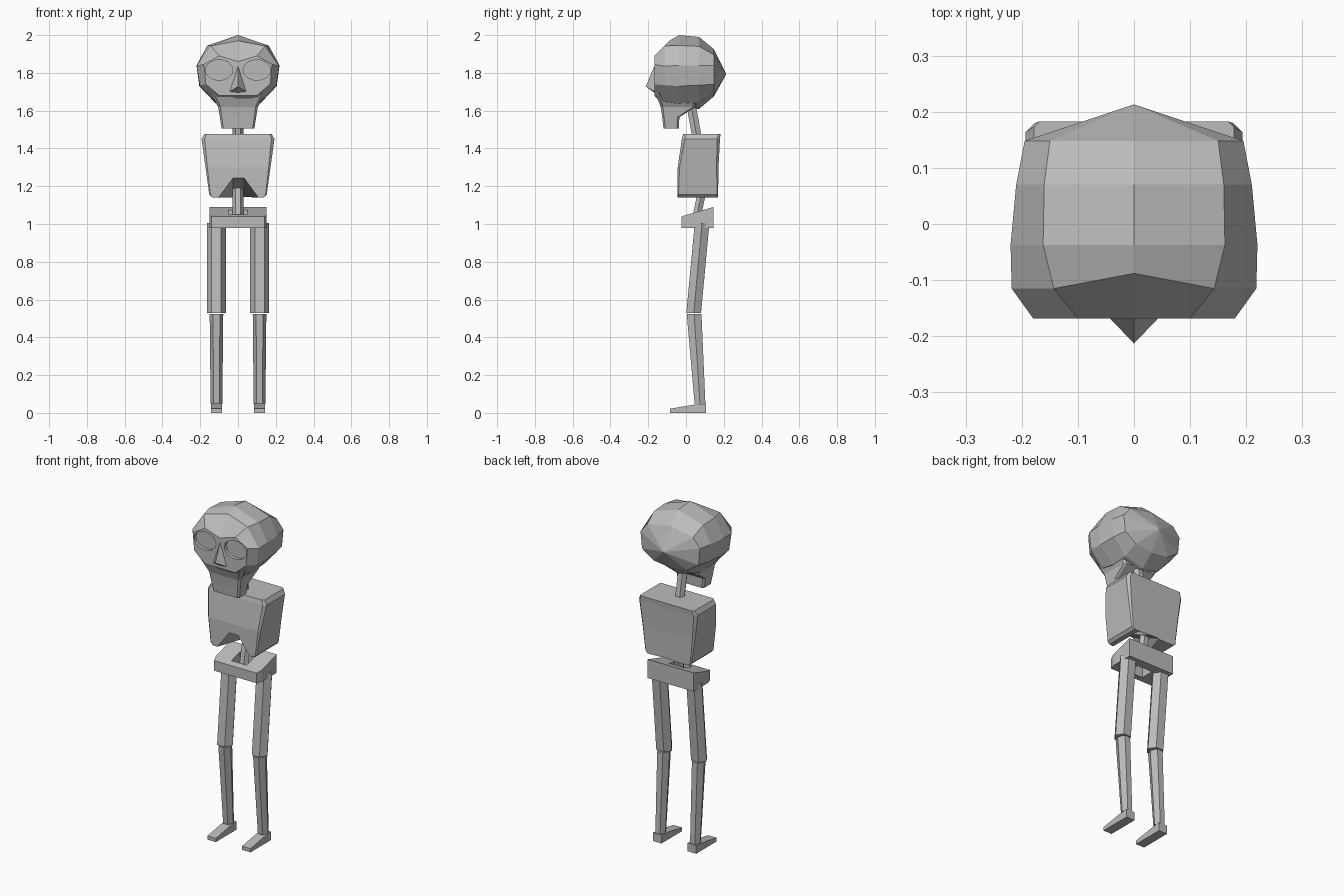
import bpy, bmesh, math
from mathutils import Vector

if "Cube" in bpy.data.objects:
    bpy.data.objects.remove(bpy.data.objects["Cube"])

grey = bpy.data.materials.new("bone grey")
grey.diffuse_color = (0.5, 0.5, 0.5, 1)
grey.use_nodes = True
grey.node_tree.nodes["Principled BSDF"].inputs["Base Color"].default_value = grey.diffuse_color


def loft(name, rings, tip=None):
    """Skin a list of equal-length point rings; close the ends, or end in a tip."""
    bm = bmesh.new()
    vs = [[bm.verts.new(p) for p in r] for r in rings]
    n = len(vs[0])
    for a, b in zip(vs, vs[1:]):
        for i in range(n):
            j = (i + 1) % n
            bm.faces.new((a[i], a[j], b[j], b[i]))
    bm.faces.new(vs[0])
    if tip:
        t = bm.verts.new(tip)
        for i in range(n):
            bm.faces.new((vs[-1][i], vs[-1][(i + 1) % n], t))
    else:
        bm.faces.new(vs[-1])
    bmesh.ops.recalc_face_normals(bm, faces=bm.faces)
    me = bpy.data.meshes.new(name)
    bm.to_mesh(me)
    bm.free()
    me.materials.append(grey)
    ob = bpy.data.objects.new(name, me)
    bpy.context.collection.objects.link(ob)
    return ob


def cut(ob, cutter):
    m = ob.modifiers.new("cut", 'BOOLEAN')
    m.operation, m.solver, m.object = 'DIFFERENCE', 'EXACT', cutter
    cutter.hide_render = True
    cutter.display_type = 'WIRE'


def rod(name, p0, p1, r0, r1, n=6):
    """Tapered prism with level ends; r = (half width x, half depth y)."""
    def ring(p, r):
        return [(p[0] + r[0] * math.cos(i * math.tau / n),
                 p[1] + r[1] * math.sin(i * math.tau / n), p[2]) for i in range(n)]
    return loft(name, [ring(p0, r0), ring(p1, r1)])


def block_ring(hw, y0, y1, z, ch):
    """Rectangle with chamfered corners at height z."""
    half = [(hw - ch, y0), (hw, y0 + ch), (hw, y1 - ch), (hw - ch, y1)]
    return [(x, y, z) for x, y in half] + [(-x, y, z) for x, y in reversed(half)]


def skull_ring(y, half, top_y=None):
    """Ten-sided ring from right half points, top centre to bottom centre."""
    pts = [(x, y, z) for x, z in half]
    if top_y is not None:
        pts[0] = (0, top_y, half[0][1])
    return pts + [(-x, yy, z) for x, yy, z in reversed(pts[1:-1])]


# skull: rings from face to back of the head
skull = loft("skull", [
    skull_ring(-.168, [(0, 1.86), (.10, 1.89), (.18, 1.845), (.17, 1.74), (.10, 1.68), (0, 1.68)]),
    skull_ring(-.115, [(0, 1.97), (.143, 1.943), (.218, 1.835), (.203, 1.735), (.125, 1.65), (0, 1.63)], -.088),
    skull_ring(-.037, [(0, 2.0), (.162, 1.945), (.22, 1.84), (.205, 1.73), (.12, 1.64), (0, 1.60)]),
    skull_ring(.07, [(0, 1.99), (.16, 1.94), (.21, 1.84), (.20, 1.735), (.12, 1.645), (0, 1.61)]),
    skull_ring(.148, [(0, 1.925), (.15, 1.895), (.195, 1.84), (.185, 1.74), (.11, 1.69), (0, 1.676)]),
], tip=(0, .213, 1.793))

# eye sockets
for s, side in ((-1, "left"), (1, "right")):
    eye = [[(s * .10 + .073 * math.cos(i * math.tau / 14), y,
             1.815 + .054 * math.sin(i * math.tau / 14)) for i in range(14)]
           for y in (-.20, -.148)]
    cut(skull, loft(side + "_socket_cutter", eye))

# nose
loft("nose", [[(0, -.166, 1.84), (.045, -.166, 1.70), (0, -.16, 1.69), (-.045, -.166, 1.70)]],
     tip=(0, -.213, 1.728))

# jaw
loft("jaw", [block_ring(*a) for a in (
    (.15, -.165, .05, 1.70, .02), (.105, -.134, .05, 1.62, .012),
    (.096, -.126, -.035, 1.565, .01), (.087, -.119, -.038, 1.505, .01))])

# neck and spine
rod("neck", (0, .06, 1.45), (0, .025, 1.64), (.029, .029), (.029, .029))
rod("spine", (0, .055, 1.03), (0, .095, 1.22), (.028, .026), (.028, .026))

# rib cage with a sloping notch under the chest
ribs = loft("rib_cage", [block_ring(*a) for a in (
    (.137, -.045, .17, 1.14, .003), (.152, -.046, .17, 1.155, .006),
    (.172, -.044, .172, 1.30, .010), (.193, -.022, .18, 1.45, .016),
    (.178, -.015, .183, 1.477, .010))])
cut(ribs, loft("notch_cutter", [
    [(-.115, -.06, 1.13), (-.027, -.06, 1.25), (.027, -.06, 1.25), (.115, -.06, 1.13)],
    [(-.115, .19, 1.13), (-.027, .19, 1.135), (.027, .19, 1.135), (.115, .19, 1.13)]]))

# pelvis, higher at the back, with a hole for the spine
pelvis = loft("pelvis", [
    [(-w, y, .98), (w, y, .98), (w, y, z), (-w, y, z)]
    for w, y, z in ((.14, -.025, 1.04), (.152, .01, 1.05), (.152, .145, 1.09))])
cut(pelvis, loft("hole_cutter", [
    [(-.05, .01, z), (.05, .01, z), (.05, .09, z), (-.05, .09, z)] for z in (.9, 1.2)]))

# legs and feet
for s, side in ((-1, "left"), (1, "right")):
    x = s * .114
    rod(side + "_thigh", (x, .085, 1.005), (x, .041, .53), (.05, .045), (.05, .045))
    rod(side + "_shin", (x, .043, .523), (x, .074, .05), (.036, .045), (.031, .033))
    loft(side + "_foot", [
        [(x - .028, y, 0), (x + .028, y, 0), (x + .028, y, z), (x - .028, y, z)]
        for y, z in ((-.085, .022), (.04, .043), (.107, .05))])
